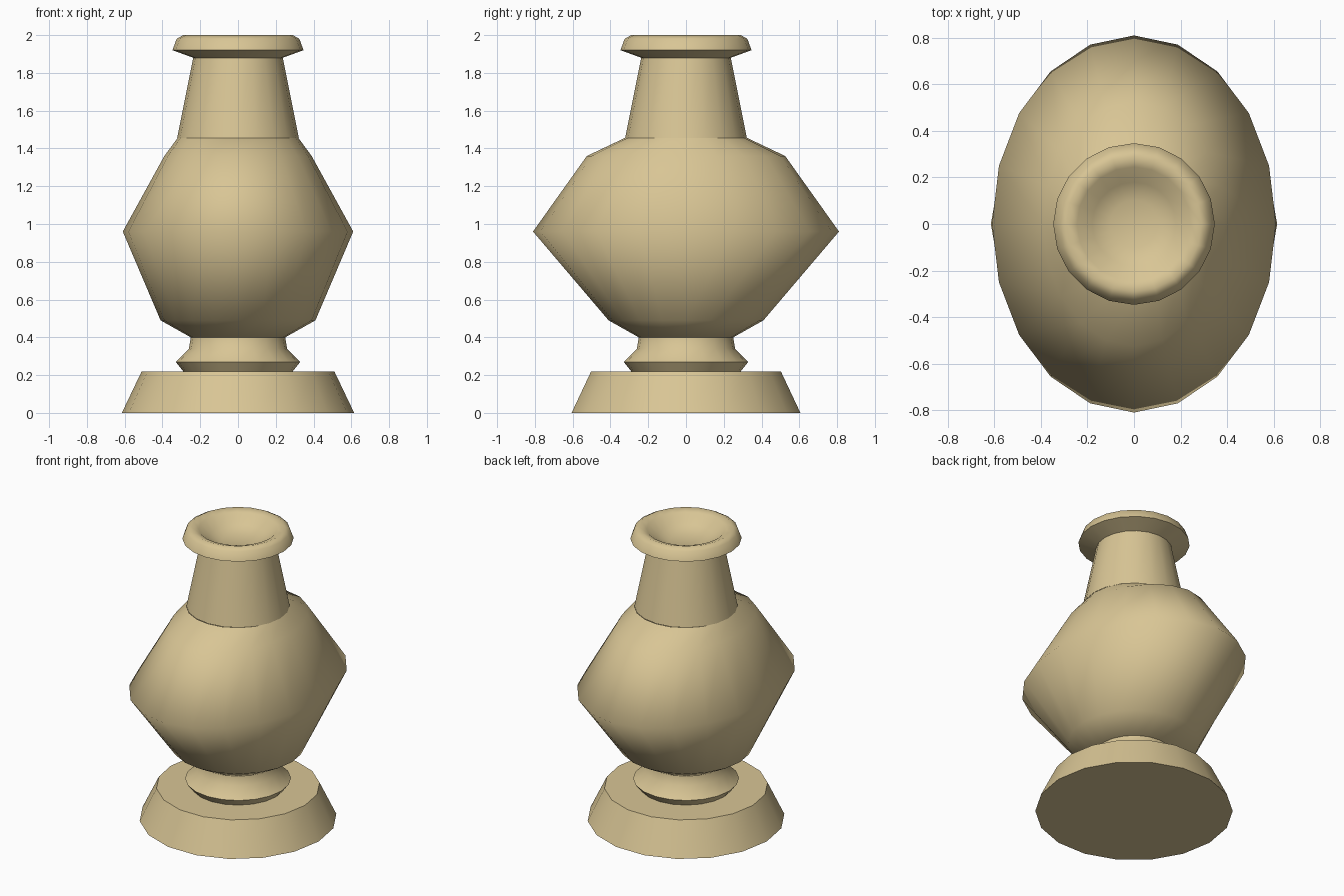
import bpy, bmesh
from math import cos, sin, pi, radians

if "Cube" in bpy.data.objects:
    bpy.data.objects.remove(bpy.data.objects["Cube"])

clay = bpy.data.materials.new("clay")
clay.diffuse_color = (0.69, 0.56, 0.30, 1)
clay.use_nodes = True
clay.node_tree.nodes["Principled BSDF"].inputs["Base Color"].default_value = clay.diffuse_color


def loft(name, rings, sides, angle, cap_bottom=False, cap_top=False):
    """Skin elliptical rings given as (z, x radius, y radius)."""
    bm = bmesh.new()
    loops = [[bm.verts.new((rx * cos(2 * pi * i / sides), ry * sin(2 * pi * i / sides), z))
              for i in range(sides)] for z, rx, ry in rings]
    for a, b in zip(loops, loops[1:]):
        for i in range(sides):
            j = (i + 1) % sides
            bm.faces.new((a[i], a[j], b[j], b[i]))
    if cap_bottom:
        bm.faces.new(loops[0][::-1])
    if cap_top:
        bm.faces.new(loops[-1])
    mesh = bpy.data.meshes.new(name)
    bm.to_mesh(mesh)
    bm.free()
    mesh.materials.append(clay)
    obj = bpy.data.objects.new(name, mesh)
    bpy.context.collection.objects.link(obj)
    bpy.ops.object.select_all(action='DESELECT')
    obj.select_set(True)
    bpy.context.view_layer.objects.active = obj
    bpy.ops.object.shade_smooth_by_angle(angle=radians(angle))
    return obj


def turned(*points):
    return [(z, r, r) for z, r in points]


# Tapered plinth
loft("base", turned((0, 0.615), (0.22, 0.51)), 18, 30, True, True)

# Pinched foot between plinth and body
loft("foot", turned((0.22, 0.29), (0.27, 0.33), (0.34, 0.26), (0.40, 0.25)), 20, 60)

# Oval belly, wider front to back
loft("body", [(0.40, 0.25, 0.25), (0.49, 0.41, 0.41), (0.96, 0.61, 0.81),
              (1.36, 0.39, 0.525), (1.455, 0.32, 0.325)], 20, 85, True)

# Tapering neck
loft("neck", turned((1.455, 0.322), (1.88, 0.237)), 20, 60)

# Flared lip with a shallow funnel-shaped mouth
loft("lip", turned((1.88, 0.237), (1.92, 0.347), (1.98, 0.325), (2.0, 0.29),
                   (1.985, 0.245), (1.93, 0.18), (1.90, 0.103)), 20, 75, False, True)
